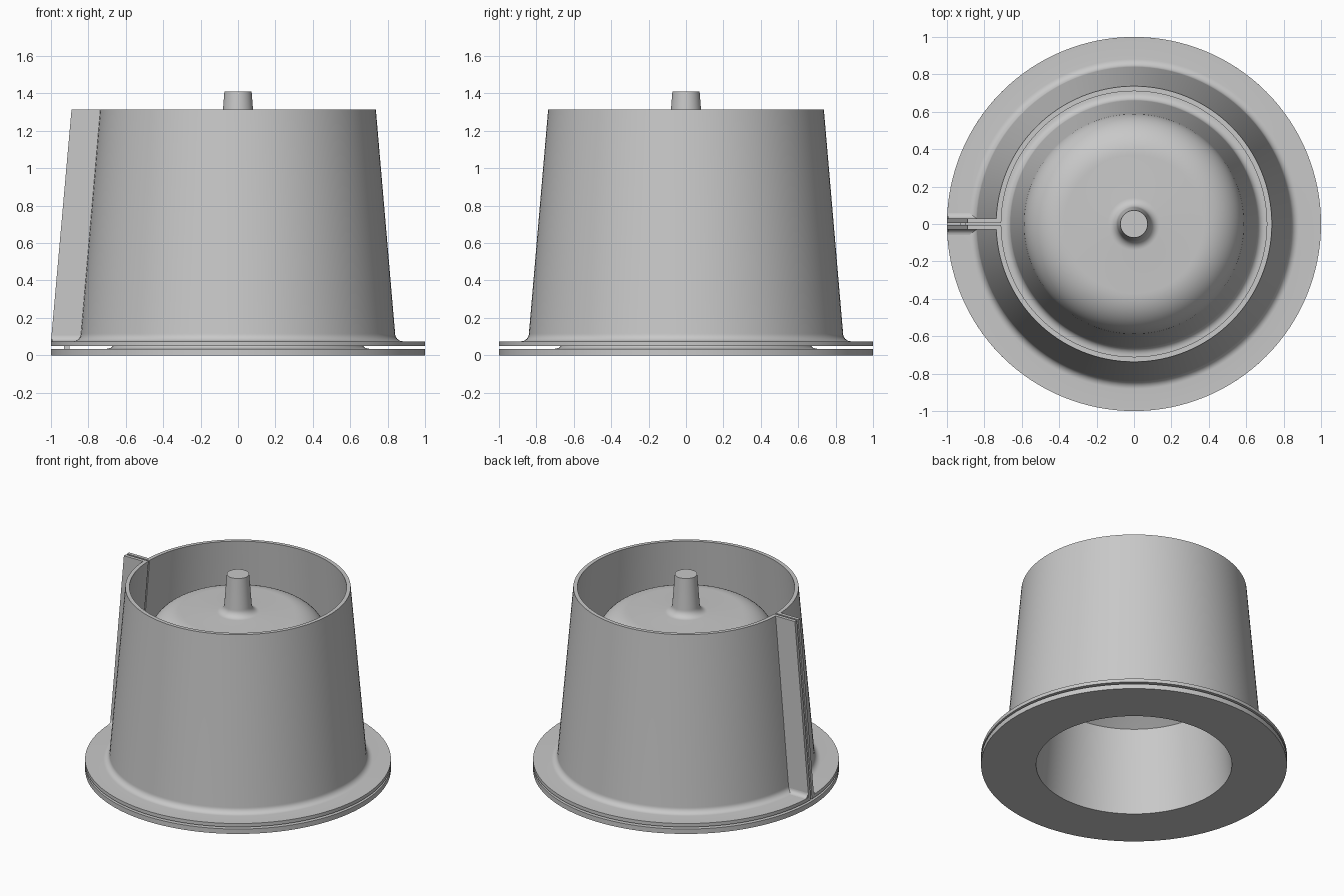
import bpy, bmesh, math
from math import pi, cos, sin

cube = bpy.data.objects.get("Cube")
if cube:
    bpy.data.objects.remove(cube, do_unlink=True)

grey = bpy.data.materials.new("light_grey")
grey.use_nodes = True
colour = (0.58, 0.58, 0.58, 1)
grey.diffuse_color = colour
grey.node_tree.nodes["Principled BSDF"].inputs["Base Color"].default_value = colour


def finish(bm, name, smooth=True):
    bmesh.ops.remove_doubles(bm, verts=bm.verts, dist=1e-5)
    bmesh.ops.recalc_face_normals(bm, faces=bm.faces)
    mesh = bpy.data.meshes.new(name)
    bm.to_mesh(mesh)
    bm.free()
    mesh.materials.append(grey)
    obj = bpy.data.objects.new(name, mesh)
    bpy.context.collection.objects.link(obj)
    if smooth:
        bpy.ops.object.select_all(action="DESELECT")
        obj.select_set(True)
        bpy.context.view_layer.objects.active = obj
        bpy.ops.object.shade_smooth_by_angle(angle=math.radians(30))
    return obj


def arc(cx, cz, r, start, end, n):
    """Points on an arc, angles in degrees."""
    angles = [math.radians(start + (end - start) * i / n) for i in range(n + 1)]
    return [(cx + r * cos(a), cz + r * sin(a)) for a in angles]


def revolve(name, profile, closed, slit=0.0, steps=128):
    """Turn an (r, z) profile about z, leaving an optional slit at -x."""
    bm = bmesh.new()
    rings = []
    for i in range(steps + 1):
        t = i / steps
        ring = []
        for r, z in profile:
            d = math.asin(slit / r) if slit else 0
            a = -pi + d + t * (2 * pi - 2 * d)
            ring.append(bm.verts.new((r * cos(a), r * sin(a), z)))
        rings.append(ring)
    n = len(profile)
    for a, b in zip(rings, rings[1:]):
        for j in range(n if closed else n - 1):
            k = (j + 1) % n
            bm.faces.new((a[j], a[k], b[k], b[j]))
    if slit:
        bm.faces.new(rings[0])
        bm.faces.new(rings[-1])
    return finish(bm, name)


def prism(name, lower, upper, smooth=False):
    """Join two matching outlines into a solid."""
    bm = bmesh.new()
    a = [bm.verts.new(p) for p in lower]
    b = [bm.verts.new(p) for p in upper]
    bm.faces.new(a)
    bm.faces.new(b)
    for i in range(len(a)):
        k = (i + 1) % len(a)
        bm.faces.new((a[i], a[k], b[k], b[i]))
    return finish(bm, name, smooth)


# Core: base disc, hollow domed body and central post in one turned piece
core = [(0, 1.41), (0.073, 1.41), (0.09, 1.19)]
core += arc(0.14, 1.19, 0.05, 180, 270, 8)
core += arc(0.37, 0.92, 0.22, 90, 4, 16)
core += arc(0.70, 0.075, 0.04, 180, 270, 6)
core += [(1, 0.035), (1, 0), (0.64, 0), (0.59, 0.61)]
core += [(0.45, 0.72), (0.3, 0.82), (0.15, 0.89), (0, 0.91)]
revolve("core", core, False)

# Outer shell: tapered wall with rounded foot and flange, slit on one side
GAP, FIN = 0.006, 0.03
shell = [(0.71, 1.315), (0.737, 1.315)]
shell += arc(0.882, 0.117, 0.042, 180, 270, 8)
shell += [(1, 0.075), (1, 0.05), (0.82, 0.05)]
revolve("outer_shell", shell, True, slit=GAP)

# Paired clamping fins beside the slit, with a rounded foot on the flange
fin = [(-0.815, 0.051), (-0.999, 0.051), (-0.999, 0.085), (-0.89, 1.315), (-0.715, 1.315)]
for side, word in ((1, "left"), (-1, "right")):
    prism("fin_" + word,
          [(x, side * GAP, z) for x, z in fin],
          [(x, side * FIN, z) for x, z in fin])
    foot = [(FIN - 0.01, 0.07)] + arc(FIN + 0.03, 0.105, 0.03, 180, 270, 6) + [(FIN + 0.03, 0.07)]
    prism("fin_foot_" + word,
          [(-0.995, side * y, z) for y, z in foot],
          [(-0.84, side * y, z) for y, z in foot], True)

# Small locating key on the base disc, under the slit
key = [(-0.93, -GAP), (-0.90, -GAP), (-0.90, GAP), (-0.93, GAP)]
prism("locating_key", [(x, y, 0.03) for x, y in key], [(x, y, 0.06) for x, y in key])
